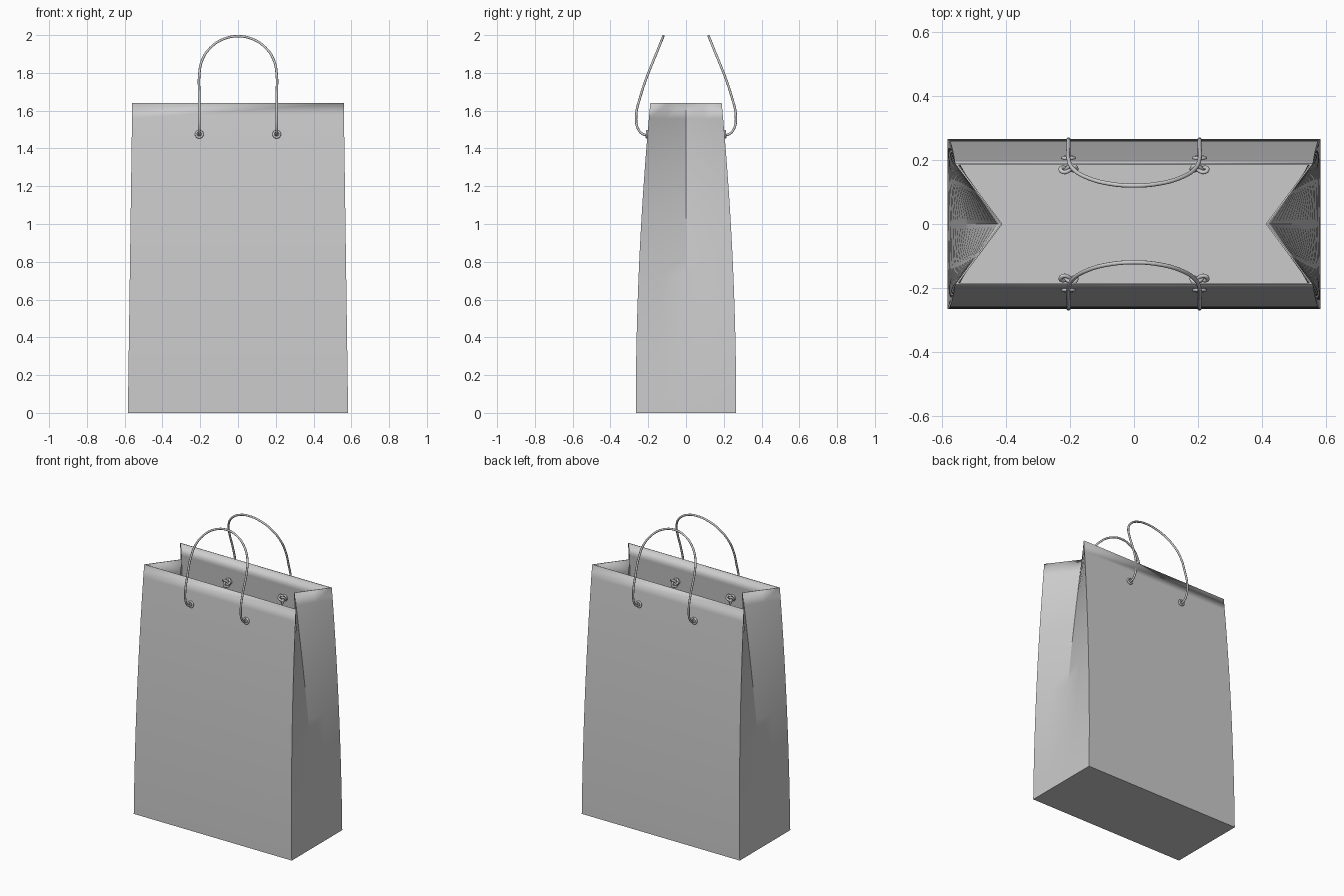
import bpy, math

if "Cube" in bpy.data.objects:
    bpy.data.objects.remove(bpy.data.objects["Cube"])

H = 1.64          # height of the paper body
ROPE = 0.0065     # cord radius


def half_depth(z):
    return 0.266 - 0.077 * (z / H) ** 2


def smooth(obj, angle=30):
    bpy.ops.object.select_all(action='DESELECT')
    obj.select_set(True)
    bpy.context.view_layer.objects.active = obj
    bpy.ops.object.shade_smooth_by_angle(angle=math.radians(angle))


def cord(name, points, cyclic=False):
    # round cord through the points, turned into a mesh
    cu = bpy.data.curves.new(name, 'CURVE')
    cu.dimensions = '3D'
    cu.bevel_depth = ROPE
    cu.bevel_resolution = 3
    cu.resolution_u = 5
    cu.use_fill_caps = True
    sp = cu.splines.new('BEZIER')
    sp.bezier_points.add(len(points) - 1)
    for bp, p in zip(sp.bezier_points, points):
        bp.co = p
        bp.handle_left_type = bp.handle_right_type = 'AUTO'
    sp.use_cyclic_u = cyclic
    ob = bpy.data.objects.new(name, cu)
    bpy.context.collection.objects.link(ob)
    bpy.ops.object.select_all(action='DESELECT')
    ob.select_set(True)
    bpy.context.view_layer.objects.active = ob
    bpy.ops.object.convert(target='MESH')
    ob = bpy.context.object
    smooth(ob, 50)
    return ob


# paper body: stacked outlines, side gussets folding inwards towards the top
us = [-1, -0.5, 0, 0.5, 1]
levels = 20
verts, faces = [], []
for k in range(levels + 1):
    z = H * k / levels
    t = z / H
    hx, hy = 0.583 - 0.023 * t, half_depth(z)
    fold = 0.142 * t ** 1.4
    side = [(hx - fold * (1 - abs(u)), u * hy) for u in us]
    outline = side + [(-x, y) for x, y in reversed(side)]
    verts += [(x, y, z) for x, y in outline]
n = 2 * len(us)
for k in range(levels):
    for i in range(n):
        j = (i + 1) % n
        faces.append((k * n + i, k * n + j, (k + 1) * n + j, (k + 1) * n + i))
faces.append(tuple(reversed(range(n))))
me = bpy.data.meshes.new("paper_body")
me.from_pydata(verts, [], faces)
body = bpy.data.objects.new("paper_body", me)
bpy.context.collection.objects.link(body)
smooth(body, 20)
sol = body.modifiers.new("paper_thickness", 'SOLIDIFY')
sol.thickness = 0.005
sol.offset = -1
sol.use_even_offset = True

# handles, eyelets and knots on the front and back panels
EX, EZ = 0.205, 1.475
wall = half_depth(EZ)
tilt = math.atan(2 * 0.077 * EZ / H ** 2)
for s, label in ((-1, "front"), (1, "back")):
    leg = [(EX, 0.18, EZ), (EX, 0.222, EZ - 0.002), (EX, 0.252, 1.50),
           (EX, 0.264, 1.57), (EX, 0.240, 1.68)]
    arc = []
    for i in range(9):
        a = math.pi * i / 8
        z = 1.79 + 0.204 * math.sin(a)
        arc.append((EX * math.cos(a), 0.203 - 0.083 * (z - 1.79) / 0.204, z))
    path = leg + arc + [(-x, y, z) for x, y, z in reversed(leg)]
    cord(label + "_handle", [(x, s * y, z) for x, y, z in path])

    for m, hand in ((-1, "left"), (1, "right")):
        # eyelet ring on the outside and on the inside of the panel
        for off, place in ((0.003, "outer"), (-0.008, "inner")):
            bpy.ops.mesh.primitive_torus_add(
                major_segments=24, minor_segments=8,
                major_radius=0.017, minor_radius=0.006,
                location=(m * EX, s * (wall + off), EZ),
                rotation=(math.pi / 2 + s * tilt, 0, 0))
            ring = bpy.context.object
            ring.name = f"{label}_{hand}_{place}_eyelet"
            smooth(ring, 60)
        # overhand knot holding the cord inside
        pts = []
        for i in range(18):
            a = 2 * math.pi * i / 18
            kx = (math.sin(a) + 2 * math.sin(2 * a)) * 0.009
            kz = (math.cos(a) - 2 * math.cos(2 * a)) * 0.009
            ky = 0.172 + 0.008 * math.sin(3 * a) - 0.2 * kx
            pts.append((m * (EX + kx), s * ky, EZ + kz))
        cord(f"{label}_{hand}_knot", pts, True)
